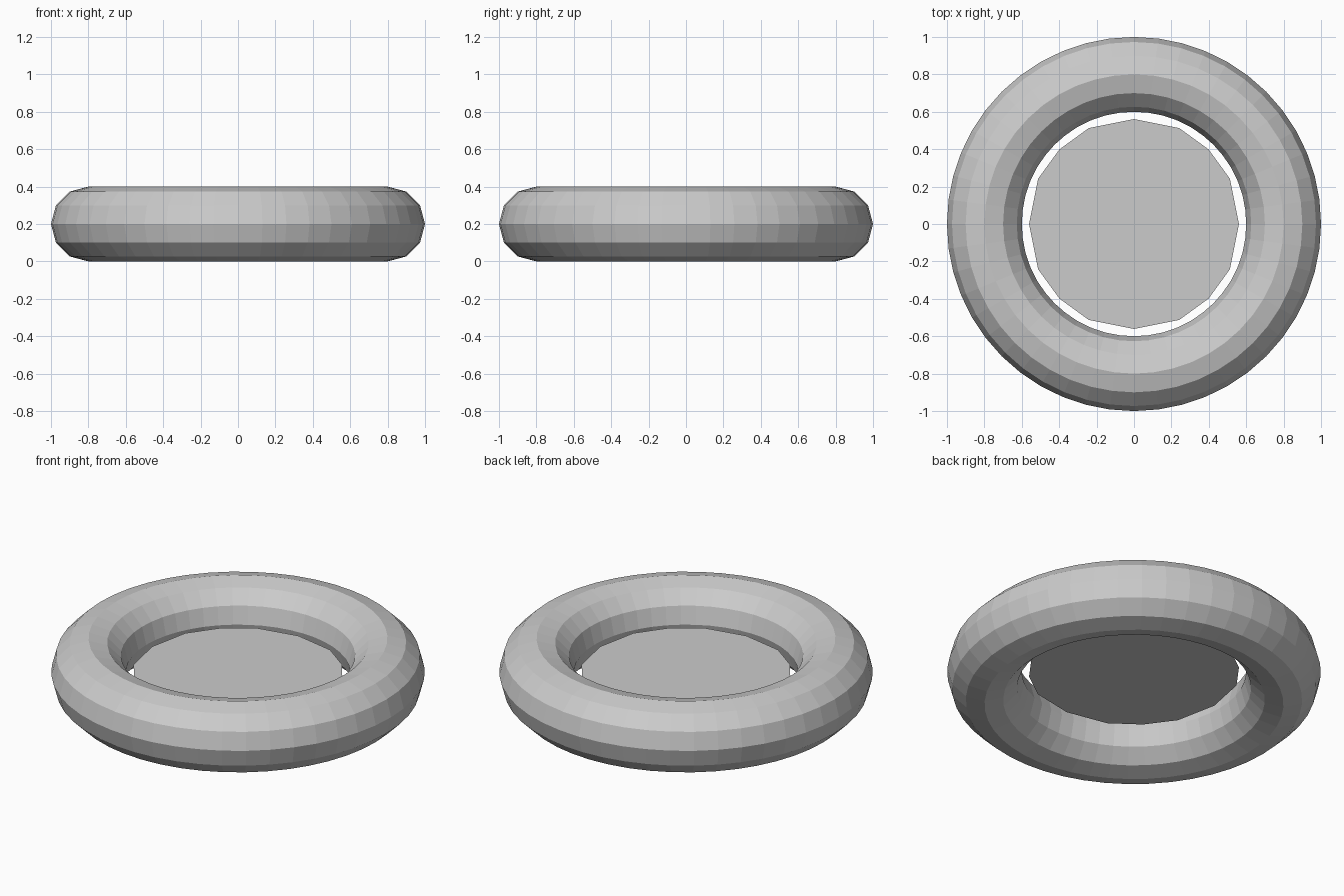
import bpy, bmesh, math

if "Cube" in bpy.data.objects:
    bpy.data.objects.remove(bpy.data.objects["Cube"])

grey = bpy.data.materials.new("light grey")
grey.diffuse_color = (0.6, 0.6, 0.6, 1)
grey.use_nodes = True
grey.node_tree.nodes["Principled BSDF"].inputs["Base Color"].default_value = grey.diffuse_color

# Inflated ring: 48 segments around, 12-sided tube, flat faces
bpy.ops.mesh.primitive_torus_add(major_segments=48, minor_segments=12,
                                 major_radius=0.8, minor_radius=0.2,
                                 location=(0, 0, 0.2))
ring = bpy.context.object
ring.name = "ring"
ring.data.materials.append(grey)

# Flat centre panel: 16-sided sheet halfway up the ring
bm = bmesh.new()
verts = []
for quarter in range(4):
    for angle, radius in ((0, 0.561), (25.3, 0.567), (45, 0.564), (64.7, 0.567)):
        a = math.radians(quarter * 90 + angle)
        verts.append(bm.verts.new((radius * math.cos(a), radius * math.sin(a), 0)))
bm.faces.new(verts)
mesh = bpy.data.meshes.new("centre_panel")
bm.to_mesh(mesh)
bm.free()
panel = bpy.data.objects.new("centre_panel", mesh)
panel.location.z = 0.2
mesh.materials.append(grey)
bpy.context.collection.objects.link(panel)
